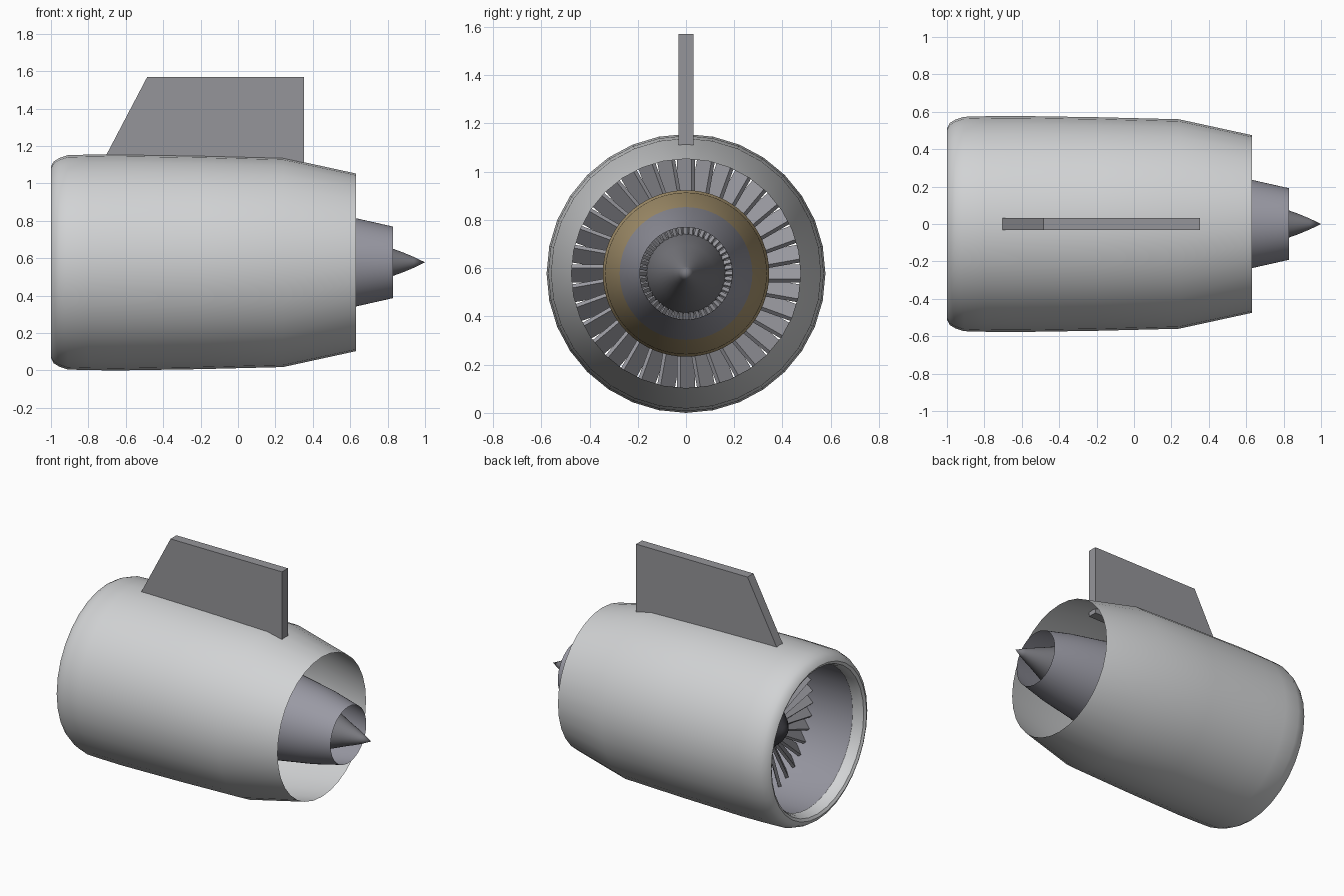
import bpy, bmesh, math
from mathutils import Matrix, Vector

if "Cube" in bpy.data.objects:
    bpy.data.objects.remove(bpy.data.objects["Cube"])

AXIS_Z = 0.578  # height of the engine centreline


def material(name, rgb):
    m = bpy.data.materials.new(name)
    m.diffuse_color = (*rgb, 1)
    m.use_nodes = True
    m.node_tree.nodes["Principled BSDF"].inputs["Base Color"].default_value = m.diffuse_color
    return m


WHITE = material("light_grey_paint", (0.64, 0.65, 0.66))
GREY = material("pylon_grey", (0.30, 0.30, 0.32))
METAL = material("blue_grey_metal", (0.32, 0.32, 0.37))
BLADE = material("blade_grey", (0.33, 0.33, 0.36))
DARK = material("dark_grey_metal", (0.19, 0.19, 0.21))
BLACK = material("spinner_black", (0.05, 0.05, 0.06))
GOLD = material("combustor_gold", (0.42, 0.32, 0.17))


def finish(name, bm, mat, smooth=True):
    bmesh.ops.remove_doubles(bm, verts=bm.verts, dist=1e-5)
    bmesh.ops.recalc_face_normals(bm, faces=bm.faces)
    me = bpy.data.meshes.new(name)
    bm.to_mesh(me)
    bm.free()
    me.materials.append(mat)
    ob = bpy.data.objects.new(name, me)
    bpy.context.collection.objects.link(ob)
    if smooth:
        bpy.ops.object.select_all(action='DESELECT')
        ob.select_set(True)
        bpy.context.view_layer.objects.active = ob
        bpy.ops.object.shade_smooth_by_angle(angle=math.radians(35))
    return ob


def lathe(name, profile, mat, sides=32):
    """Spin (x, radius) points round the engine centreline."""
    bm = bmesh.new()
    rings = []
    for x, r in profile:
        ring = []
        for i in range(sides):
            a = 2 * math.pi * i / sides
            ring.append(bm.verts.new((x, r * math.sin(a), AXIS_Z + r * math.cos(a))))
        rings.append(ring)
    for a, b in zip(rings, rings[1:]):
        for i in range(sides):
            j = (i + 1) % sides
            bm.faces.new((a[i], a[j], b[j], b[i]))
    return finish(name, bm, mat)


def blade_ring(name, count, x, r0, r1, chord, thick, pitch, mat):
    """Flat pitched blades set evenly round the centreline."""
    bm = bmesh.new()
    for i in range(count):
        place = (Matrix.Translation((x, 0, AXIS_Z))
                 @ Matrix.Rotation(2 * math.pi * i / count, 4, 'X')
                 @ Matrix.Translation((0, 0, (r0 + r1) / 2))
                 @ Matrix.Rotation(-pitch, 4, 'Z')
                 @ Matrix.Diagonal((thick, chord, r1 - r0, 1)))
        bmesh.ops.create_cube(bm, size=1, matrix=place)
    return finish(name, bm, mat, smooth=False)


# Outer shell with rolled inlet lip
lathe("nacelle", [(-0.92, 0.476), (-0.96, 0.48), (-0.99, 0.494), (-1.0, 0.512),
                  (-0.985, 0.54), (-0.955, 0.558), (-0.91, 0.573), (-0.80, 0.576),
                  (-0.65, 0.578), (-0.2, 0.571), (0.24, 0.56), (0.63, 0.475)], WHITE)

# Duct around the fan
lathe("fan_case", [(-0.92, 0.476), (-0.90, 0.488), (-0.30, 0.49)], METAL)

# Fan
lathe("spinner", [(-0.76, 0), (-0.745, 0.035), (-0.71, 0.085), (-0.66, 0.13),
                  (-0.62, 0.15)], BLACK)
lathe("fan_hub", [(-0.62, 0.15), (-0.55, 0.16), (-0.5, 0.16)], DARK)
blade_ring("fan_blades", 36, -0.58, 0.14, 0.482, 0.085, 0.02, math.radians(45), BLADE)

# Core body
lathe("compressor_case", [(-0.5, 0.16), (-0.5, 0.29), (-0.46, 0.31), (0.0, 0.345),
                          (0.03, 0.345)], METAL, 64)
lathe("combustor_case", [(0.03, 0.345), (0.05, 0.338), (0.12, 0.335), (0.38, 0.275)],
      GOLD, 64)
lathe("exhaust_nozzle", [(0.38, 0.275), (0.63, 0.236), (0.83, 0.191)], METAL, 64)

# Turbine and tail cone inside the nozzle
lathe("turbine_disc", [(0.54, 0), (0.54, 0.245)], DARK, 64)
blade_ring("turbine_blades", 48, 0.57, 0.15, 0.235, 0.02, 0.008, math.radians(45), BLADE)
lathe("tail_cone", [(0.55, 0.168), (0.62, 0.152), (0.72, 0.117), (0.83, 0.072),
                    (0.88, 0.054), (0.94, 0.029), (1.0, 0)], DARK)

# Mounting pylon, extruded from its side outline
bm = bmesh.new()
outline = [(-0.745, 1.08), (-0.70, 1.16), (-0.485, 1.57), (0.353, 1.57), (0.353, 1.08)]
side = bm.faces.new([bm.verts.new((x, -0.032, z)) for x, z in outline])
grown = bmesh.ops.extrude_face_region(bm, geom=[side])["geom"]
bmesh.ops.translate(bm, vec=Vector((0, 0.064, 0)),
                    verts=[g for g in grown if isinstance(g, bmesh.types.BMVert)])
finish("pylon", bm, GREY, smooth=False)
